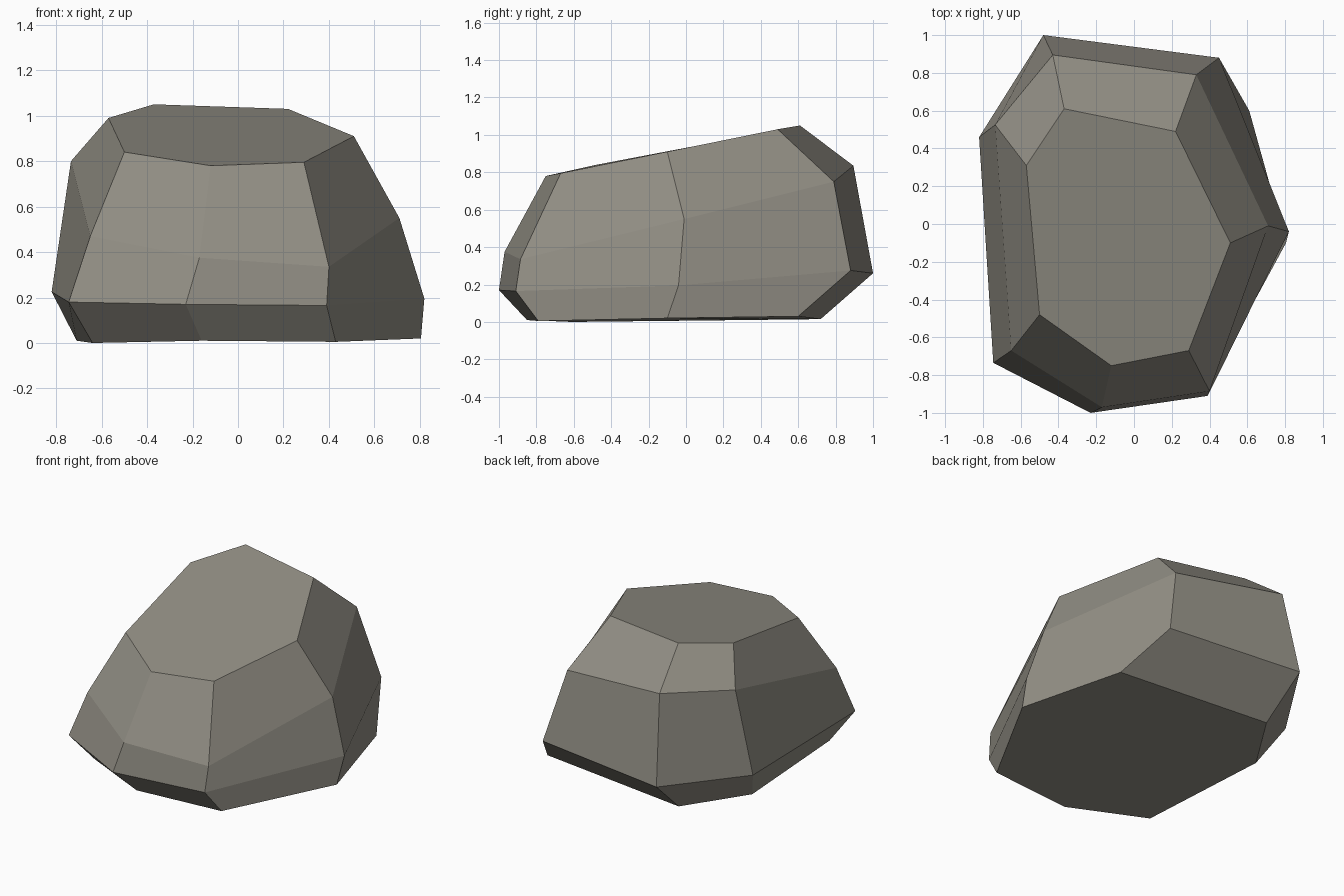
import bpy, bmesh

if "Cube" in bpy.data.objects:
    bpy.data.objects.remove(bpy.data.objects["Cube"])

# Four seven-sided rings, bottom to top, each counter-clockwise from the front-left corner
rings = [
    # base
    [(-.64, -.61, 0), (-.16, -.85, .01), (.43, -.79, .005), (.805, -.10, .02),
     (.61, .60, .03), (-.45, .72, .015), (-.71, .31, .01)],
    # widest ring
    [(-.745, -.735, .18), (-.23, -1.0, .17), (.39, -.91, .165), (.82, -.04, .195),
     (.45, .88, .275), (-.48, 1.0, .26), (-.82, .46, .225)],
    # shoulder
    [(-.65, -.67, .47), (-.17, -.97, .375), (.40, -.885, .335), (.71, -.01, .55),
     (.33, .79, .75), (-.43, .895, .835), (-.735, .525, .80)],
    # sloping top
    [(-.50, -.48, .84), (-.12, -.75, .78), (.29, -.67, .795), (.51, -.10, .91),
     (.22, .49, 1.03), (-.37, .61, 1.05), (-.57, .31, .99)],
]

# Skin the rings and cap both ends
bm = bmesh.new()
loops = [[bm.verts.new(p) for p in ring] for ring in rings]
for lower, upper in zip(loops, loops[1:]):
    for i in range(7):
        j = (i + 1) % 7
        bm.faces.new((lower[i], lower[j], upper[j], upper[i]))
bm.faces.new(loops[0][::-1])
bm.faces.new(loops[-1])
bmesh.ops.recalc_face_normals(bm, faces=bm.faces)

mesh = bpy.data.meshes.new("rock")
bm.to_mesh(mesh)
bm.free()
rock = bpy.data.objects.new("rock", mesh)
bpy.context.collection.objects.link(rock)

# Warm grey stone
stone = bpy.data.materials.new("warm grey stone")
stone.diffuse_color = (.29, .275, .235, 1)
stone.use_nodes = True
stone.node_tree.nodes["Principled BSDF"].inputs["Base Color"].default_value = stone.diffuse_color
mesh.materials.append(stone)
